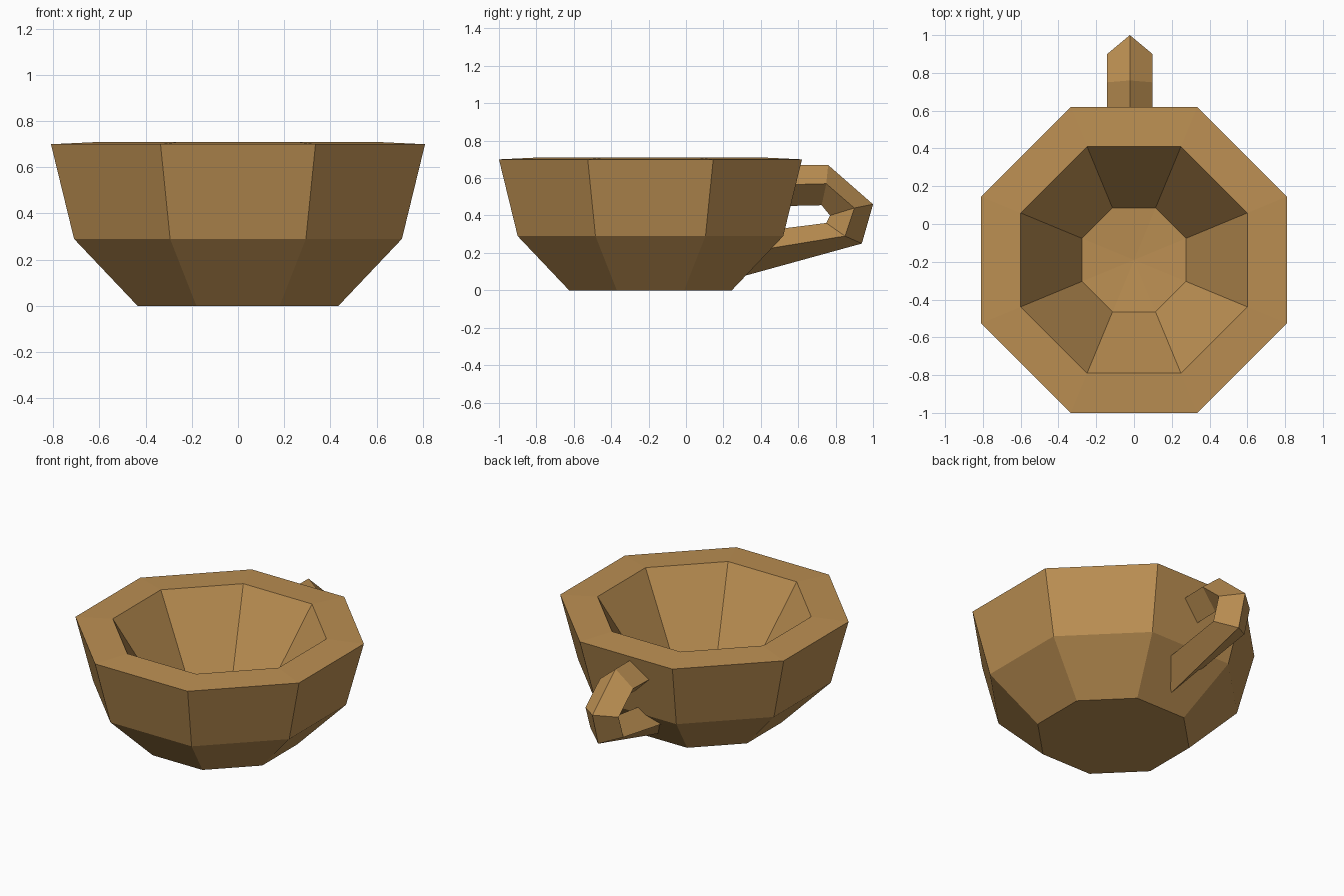
import bpy, math

if "Cube" in bpy.data.objects:
    bpy.data.objects.remove(bpy.data.objects["Cube"])

# single clay-brown colour
mat = bpy.data.materials.new("clay brown")
mat.diffuse_color = (0.50, 0.275, 0.085, 1)
mat.use_nodes = True
mat.node_tree.nodes["Principled BSDF"].inputs["Base Color"].default_value = mat.diffuse_color


def make_object(name, verts, faces):
    mesh = bpy.data.meshes.new(name)
    mesh.from_pydata(verts, [], faces)
    mesh.materials.append(mat)
    mesh.update()
    obj = bpy.data.objects.new(name, mesh)
    bpy.context.collection.objects.link(obj)
    return obj


def bridge(rings, n):
    """Quads between consecutive rings of n vertices."""
    return [(r * n + i, r * n + (i + 1) % n, (r + 1) * n + (i + 1) % n, (r + 1) * n + i)
            for r in range(rings - 1) for i in range(n)]


# cup body: eight-sided lathe, profile of (apothem, z) from base to inner floor
SIDES, CENTRE_Y = 8, -0.19
profile = [(0.435, 0), (0.71, 0.29), (0.81, 0.70), (0.60, 0.71), (0.275, 0.15)]
verts = []
for apothem, z in profile:
    r = apothem / math.cos(math.pi / SIDES)
    for i in range(SIDES):
        a = math.tau * (i + 0.5) / SIDES
        verts.append((r * math.cos(a), CENTRE_Y + r * math.sin(a), z))
faces = bridge(len(profile), SIDES)
faces.append(tuple(reversed(range(SIDES))))          # base
last = (len(profile) - 1) * SIDES
verts.append((0, CENTRE_Y, 0.13))                    # slightly dished floor
faces += [(last + i, last + (i + 1) % SIDES, len(verts) - 1) for i in range(SIDES)]
make_object("cup_body", verts, faces)

# handle: diamond section swept through five stations, (y, z) of outer ridge, sides, inner ridge
stations = [
    ((0.50, 0.67), (0.48, 0.563), (0.46, 0.449)),
    ((0.76, 0.67), (0.75, 0.57), (0.725, 0.455)),
    ((1.00, 0.46), (0.90, 0.44), (0.77, 0.40)),
    ((0.94, 0.25), (0.85, 0.29), (0.75, 0.36)),
    ((0.25, 0.06), (0.36, 0.21), (0.42, 0.318)),
]
X, HALF = -0.022, 0.12
verts = []
for outer, side, inner in stations:
    verts += [(X, *outer), (X + HALF, *side), (X, *inner), (X - HALF, *side)]
faces = bridge(len(stations), 4) + [(3, 2, 1, 0), (16, 17, 18, 19)]
handle = make_object("handle", verts, [tuple(reversed(f)) for f in faces])

# make handle normals point outward
import bmesh
bm = bmesh.new()
bm.from_mesh(handle.data)
bmesh.ops.recalc_face_normals(bm, faces=bm.faces)
bm.to_mesh(handle.data)
bm.free()
